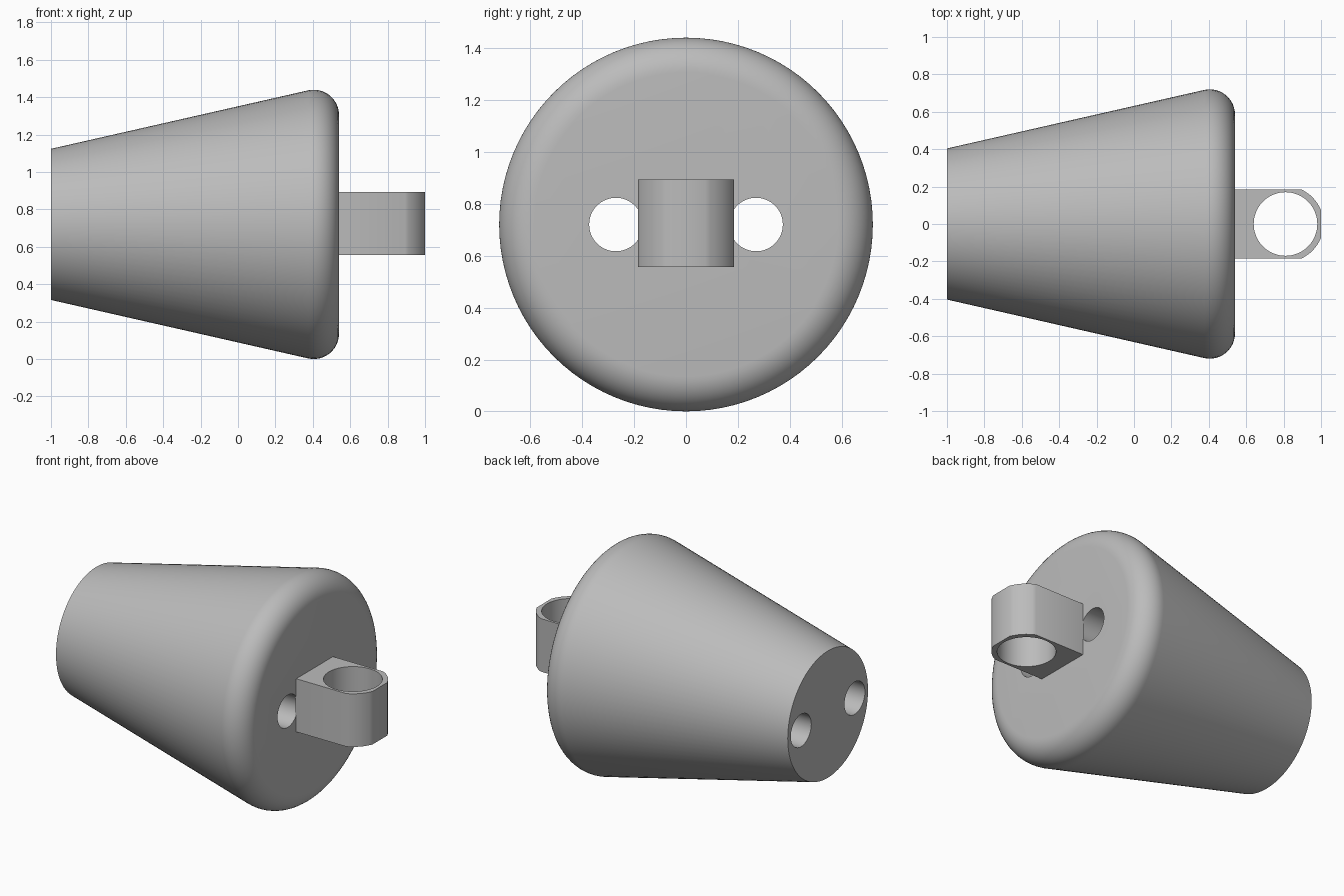
import bpy
import bmesh
from math import sin, cos, pi, radians, asin
from mathutils import Matrix, Vector

cube = bpy.data.objects.get("Cube")
if cube:
    bpy.data.objects.remove(cube, do_unlink=True)

AXIS_Z = 0.72

grey = bpy.data.materials.new("plain grey")
grey.use_nodes = True
grey.diffuse_color = (0.5, 0.5, 0.5, 1)
grey.node_tree.nodes["Principled BSDF"].inputs["Base Color"].default_value = (0.5, 0.5, 0.5, 1)


def make_object(name, bm):
    bmesh.ops.recalc_face_normals(bm, faces=bm.faces)
    mesh = bpy.data.meshes.new(name)
    bm.to_mesh(mesh)
    bm.free()
    mesh.materials.append(grey)
    obj = bpy.data.objects.new(name, mesh)
    bpy.context.collection.objects.link(obj)
    return obj


def cutter(name, radius, length, location, axis):
    bm = bmesh.new()
    turn = Matrix.Rotation(pi / 2, 4, "Y") if axis == "X" else Matrix()
    bmesh.ops.create_cone(bm, cap_ends=True, segments=64, radius1=radius, radius2=radius,
                          depth=length, matrix=Matrix.Translation(location) @ turn)
    obj = make_object(name, bm)
    obj.hide_render = True
    return obj


def drill(obj, tools):
    """Apply the cuts, then shade smooth with crisp rims."""
    bpy.ops.object.select_all(action="DESELECT")
    obj.select_set(True)
    bpy.context.view_layer.objects.active = obj
    for tool in tools:
        mod = obj.modifiers.new("hole", "BOOLEAN")
        mod.operation, mod.solver, mod.object = "DIFFERENCE", "EXACT", tool
        bpy.ops.object.modifier_apply(modifier=mod.name)
    for tool in tools:
        bpy.data.objects.remove(tool, do_unlink=True)
    bpy.ops.object.shade_smooth_by_angle(angle=radians(30))


# Tapered body: a profile with a rounded rim, spun around the x axis
SLOPE = radians(11.8)
FILLET = 0.135
profile = [(-1, 0), (-1, 0.404)]
for i in range(13):
    a = pi / 2 + SLOPE - (pi / 2 + SLOPE) * i / 12
    profile.append((0.405 + FILLET * cos(a), 0.585 + FILLET * sin(a)))
profile.append((0.54, 0))

bm = bmesh.new()
verts = [bm.verts.new((x, 0, r)) for x, r in profile]
edges = [bm.edges.new(pair) for pair in zip(verts, verts[1:])]
bmesh.ops.spin(bm, geom=verts + edges, cent=(0, 0, 0), axis=(1, 0, 0),
               angle=2 * pi, steps=96, use_merge=True)
bmesh.ops.remove_doubles(bm, verts=bm.verts, dist=0.0001)
bmesh.ops.dissolve_limit(bm, angle_limit=0.001, verts=bm.verts, edges=bm.edges)
bmesh.ops.translate(bm, verts=bm.verts, vec=(0, 0, AXIS_Z))
body = make_object("tapered_body", bm)
drill(body, [cutter("cord_hole", 0.103, 3, (0, side * 0.27, AXIS_Z), "X") for side in (-1, 1)])

# Lug: a block with a rounded, flat-tipped end and an upright eye
EYE_X, HALF_WIDTH, HALF_HEIGHT, END_RADIUS = 0.81, 0.185, 0.169, 0.203
start, stop = asin(HALF_WIDTH / END_RADIUS), asin(0.075 / END_RADIUS)
arc = []
for i in range(9):
    a = start + (stop - start) * i / 8
    arc.append((EYE_X + END_RADIUS * cos(a), END_RADIUS * sin(a)))
arc[-1] = (1, 0.075)
half = [(0.535, HALF_WIDTH)] + arc
outline = half + [(x, -y) for x, y in reversed(half)]

bm = bmesh.new()
base = bm.faces.new([bm.verts.new((x, y, AXIS_Z + 0.005 - HALF_HEIGHT)) for x, y in outline])
grown = bmesh.ops.extrude_face_region(bm, geom=[base])["geom"]
bmesh.ops.translate(bm, vec=Vector((0, 0, 2 * HALF_HEIGHT)),
                    verts=[g for g in grown if isinstance(g, bmesh.types.BMVert)])
lug = make_object("eye_lug", bm)
drill(lug, [cutter("eye_hole", 0.17, 1, (EYE_X, 0, AXIS_Z), "Z")])
